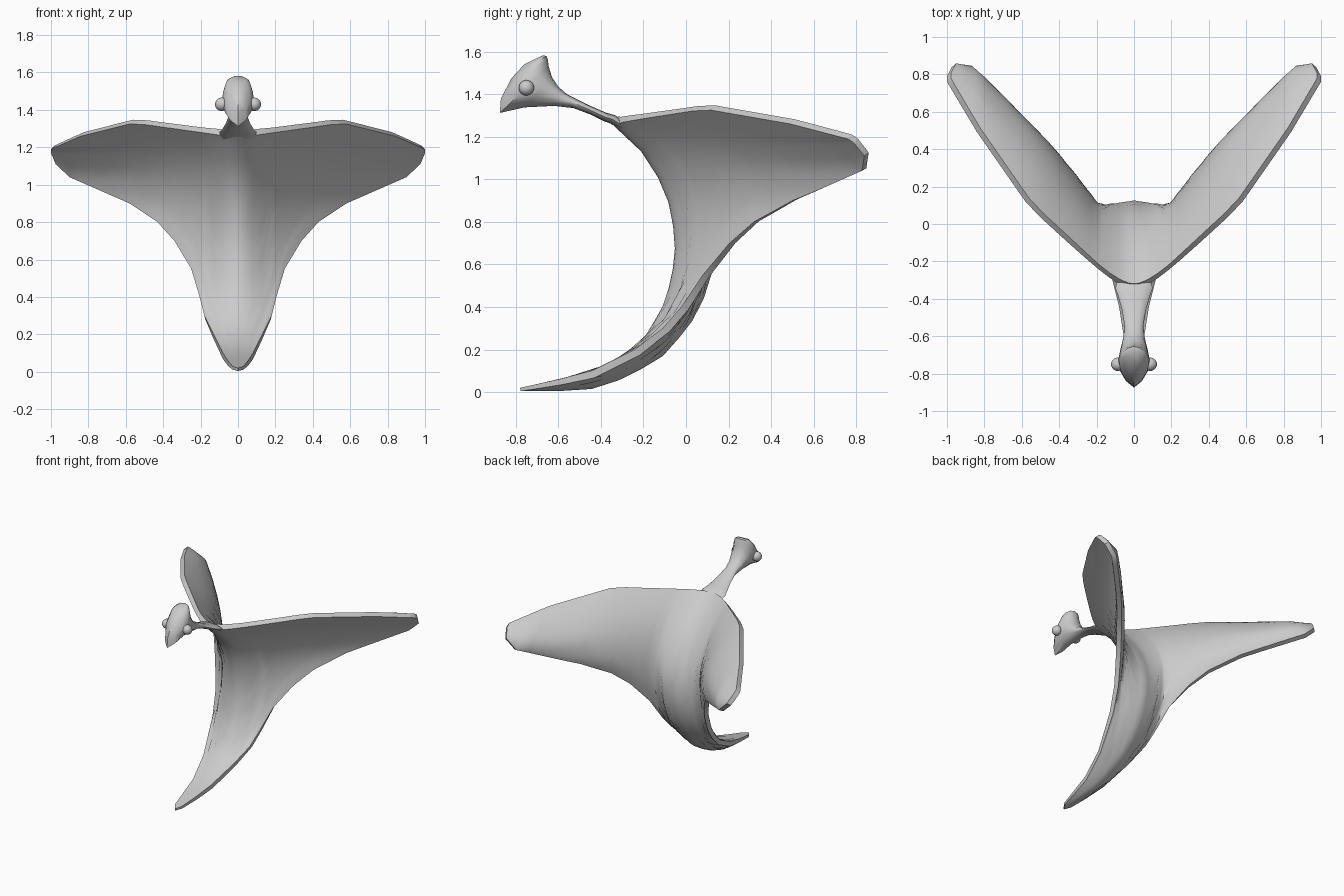
import bpy, bmesh, math
from mathutils import Vector

if "Cube" in bpy.data.objects:
    bpy.data.objects.remove(bpy.data.objects["Cube"])


def lerp(table, v):
    """Piecewise-linear lookup in a list of (key, value) pairs."""
    if v <= table[0][0]:
        return table[0][1]
    for (a, fa), (b, fb) in zip(table, table[1:]):
        if v <= b:
            return fa + (fb - fa) * (v - a) / (b - a)
    return table[-1][1]


def clamp(v):
    return max(0.0, min(1.0, v))


def finish(bm, name, angle):
    bmesh.ops.recalc_face_normals(bm, faces=bm.faces)
    me = bpy.data.meshes.new(name)
    bm.to_mesh(me)
    bm.free()
    ob = bpy.data.objects.new(name, me)
    bpy.context.collection.objects.link(ob)
    bpy.ops.object.select_all(action='DESELECT')
    ob.select_set(True)
    bpy.context.view_layer.objects.active = ob
    bpy.ops.object.shade_smooth_by_angle(angle=math.radians(angle))
    return ob


# Profiles: centre line, sweep, outlines and thickness
CENTRE = [(.02, -.78), (.06, -.6), (.09, -.47), (.15, -.33), (.26, -.19), (.42, -.1),
          (.55, -.065), (.7, -.05), (.85, -.07), (.95, -.1), (1.08, -.17),
          (1.18, -.25), (1.27, -.36), (1.35, -.46)]
SWEEP = [(.02, 0), (.2, .4), (.4, .7), (.55, .85), (.7, 1.0), (.8, 1.12), (.9, 1.2),
         (1.04, 1.21), (1.19, 1.13), (1.35, 1.12)]
LOWER = [(0, .02), (.03, .03), (.055, .06), (.08, .1), (.13, .2), (.18, .3), (.205, .4),
         (.25, .55), (.34, .7), (.43, .8), (.58, .9), (.74, .97), (.9, 1.04),
         (.975, 1.11), (1.0, 1.17)]
UPPER = [(0, 1.26), (.06, 1.26), (.56, 1.33), (.84, 1.26), (1.0, 1.19)]
HUMP = [(.02, 0), (.06, .03), (.09, .045), (.3, .1), (.55, .15), (.75, .14),
        (1.0, .07), (1.26, .01)]
EDGE = [(z, x) for x, z in LOWER]
ROWS = 16
ROUND = .1      # roundness of the breast ridge


def front_point(x, z):
    r = math.hypot(x, ROUND) - ROUND
    return Vector((x, lerp(CENTRE, z) + lerp(SWEEP, z) * r, z))


def back_point(x, z, u):
    w = max(.02, min(lerp(EDGE, z), .2))
    lo, hi = max(z - .04, .02), min(z + .04, 1.35)
    slope = (lerp(CENTRE, hi) - lerp(CENTRE, lo)) / (hi - lo)
    kx = lerp(SWEEP, z) * x / math.hypot(x, ROUND) * clamp((x - .1) / .3)
    n = Vector((-kx, 1, -slope)).normalized()
    t = .035 * min(1, .3 + 8 * z) + lerp(HUMP, z) * (1 - clamp(x / w) ** 1.4)
    t += .045 * math.sin(math.pi * u) * clamp((x - .2) / .35) * clamp((1 - x) / .1)
    p = front_point(x, z) + n * t
    p.z = max(0, p.z)
    return p


# Winged body: thick swept sheet, one half mirrored
bm = bmesh.new()
front, back = [], []
xs = sorted({x for x, _ in LOWER} | {.84, .66, .5})
for x in xs:
    lo, hi = lerp(LOWER, x), lerp(UPPER, x)
    power = 1.7 if x < .15 else 1.2
    fc, bc = [], []
    for j in range(ROWS + 1):
        u = j / ROWS
        z = lo + (hi - lo) * u ** power
        fc.append(bm.verts.new(front_point(x, z)))
        bc.append(bm.verts.new(back_point(x, z, u)))
    front.append(fc)
    back.append(bc)
for i in range(len(xs) - 1):
    for j in range(ROWS):
        for g in (front, back):
            bm.faces.new((g[i][j], g[i + 1][j], g[i + 1][j + 1], g[i][j + 1]))
    for j in (0, ROWS):
        bm.faces.new((front[i][j], front[i + 1][j], back[i + 1][j], back[i][j]))
for j in range(ROWS):
    bm.faces.new((front[-1][j], front[-1][j + 1], back[-1][j + 1], back[-1][j]))
half = bm.verts[:] + bm.edges[:] + bm.faces[:]
bmesh.ops.mirror(bm, geom=half, axis='X', merge_dist=.0005)
bmesh.ops.remove_doubles(bm, verts=[v for v in bm.verts if abs(v.co.x) < .001], dist=.0005)
finish(bm, "winged_body", 45)

# Neck and head: loft of (top y, top z, bottom y, bottom z, half width)
STATIONS = [(-.22, 1.21, -.235, 1.195, .07), (-.33, 1.30, -.355, 1.262, .1),
            (-.38, 1.315, -.39, 1.275, .085),
            (-.46, 1.35, -.45, 1.305, .065), (-.56, 1.40, -.53, 1.335, .05),
            (-.60, 1.435, -.62, 1.345, .058), (-.63, 1.48, -.76, 1.338, .075),
            (-.645, 1.53, -.875, 1.312, .085), (-.65, 1.565, -.87, 1.38, .08),
            (-.655, 1.58, -.82, 1.475, .066), (-.675, 1.582, -.76, 1.54, .04)]
SEG = 12
bm = bmesh.new()
rings = []
for i, (ty, tz, by, bz, w) in enumerate(STATIONS):
    ring = []
    for k in range(SEG):
        a = 2 * math.pi * k / SEG
        m = .5 + .5 * math.cos(a)
        m = m ** .7 if i > 5 else m          # head is fuller at the back
        ring.append(bm.verts.new((w * math.sin(a), by + (ty - by) * m, bz + (tz - bz) * m)))
    rings.append(ring)
for r, q in zip(rings, rings[1:]):
    for k in range(SEG):
        n = (k + 1) % SEG
        bm.faces.new((r[k], r[n], q[n], q[k]))
bm.faces.new(rings[0])
bm.faces.new(rings[-1])
finish(bm, "neck_and_head", 45)

# Eyes
for side, label in ((-1, "left_eye"), (1, "right_eye")):
    bpy.ops.mesh.primitive_uv_sphere_add(segments=20, ring_count=12, radius=.036,
                                         location=(side * .087, -.75, 1.43))
    eye = bpy.context.object
    eye.name = label
    bpy.ops.object.shade_smooth()
